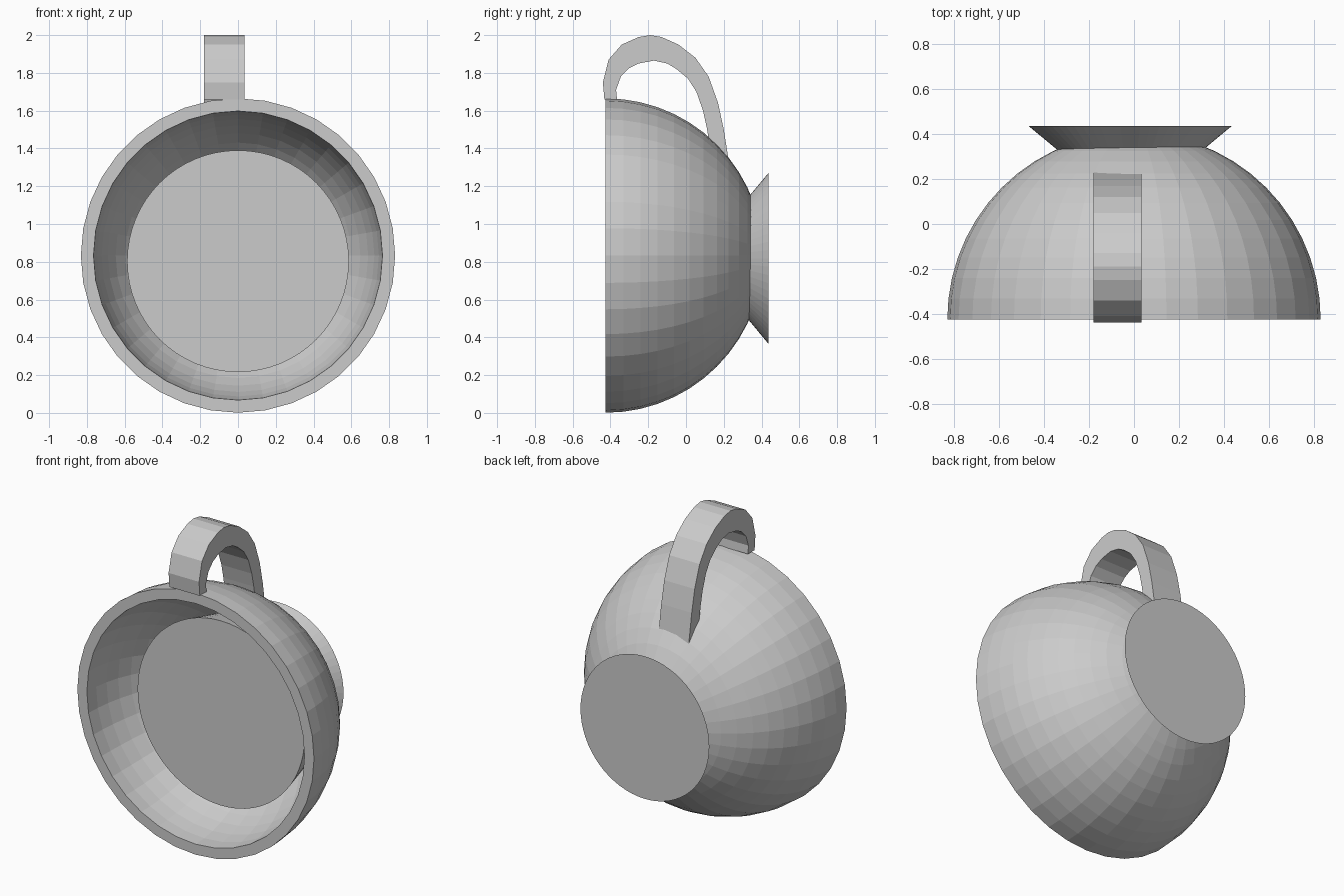
import bpy, bmesh, math

if "Cube" in bpy.data.objects:
    bpy.data.objects.remove(bpy.data.objects["Cube"])


def finish(name, bm):
    bmesh.ops.remove_doubles(bm, verts=bm.verts, dist=1e-5)
    bmesh.ops.recalc_face_normals(bm, faces=bm.faces)
    mesh = bpy.data.meshes.new(name)
    bm.to_mesh(mesh)
    bm.free()
    obj = bpy.data.objects.new(name, mesh)
    bpy.context.collection.objects.link(obj)
    return obj


def lathe(name, profile, cx, cz, sides, loop=False):
    """Spin (y, radius) points round an axis parallel to y."""
    bm = bmesh.new()
    rings = []
    for y, r in profile:
        rings.append([bm.verts.new((cx + r * math.sin(math.tau * i / sides), y,
                                    cz + r * math.cos(math.tau * i / sides)))
                      for i in range(sides)])
    pairs = list(zip(rings, rings[1:]))
    if loop:
        pairs.append((rings[-1], rings[0]))
    else:
        bm.faces.new(rings[0])
        bm.faces.new(rings[-1])
    for a, b in pairs:
        for i in range(sides):
            j = (i + 1) % sides
            bm.faces.new((a[i], a[j], b[j], b[i]))
    return finish(name, bm)


# Bowl: thick half sphere lying on its side, open to the front
RIM_Y, R_OUT, R_IN, STEPS = -0.425, 0.832, 0.765, 14


def arc(radius):
    angles = [k * math.pi / 2 / STEPS for k in range(STEPS)]
    return [(RIM_Y + radius * math.sin(a), radius * math.cos(a)) for a in angles] + \
           [(RIM_Y + radius, 0.002)]


lathe("bowl", arc(R_OUT) + arc(R_IN)[::-1], 0, 0.833, 36, loop=True)

# Contents: flat-fronted plug set inside the bowl
lathe("drink", [(-0.17, 0.587), (0.09, 0.525)], 0, 0.803, 64)

# Foot: flared disc at the back
lathe("foot", [(0.30, 0.288), (0.437, 0.453)], -0.017, 0.818, 64)

# Handle: flat strap arching over the top, as (y, z) outer and inner edges
outer = [(-0.432, 1.658), (-0.44, 1.75), (-0.41, 1.87), (-0.34, 1.95), (-0.25, 1.99),
         (-0.19, 2.0), (-0.13, 1.99), (-0.04, 1.95), (0.05, 1.88), (0.12, 1.78),
         (0.17, 1.64), (0.2, 1.5), (0.23, 1.31)]
inner = [(-0.365, 1.658), (-0.37, 1.71), (-0.345, 1.78), (-0.30, 1.825), (-0.25, 1.85),
         (-0.17, 1.865), (-0.10, 1.85), (-0.05, 1.82), (0.01, 1.77), (0.055, 1.70),
         (0.09, 1.60), (0.11, 1.51), (0.13, 1.39)]
bm = bmesh.new()
sections = [[bm.verts.new((x, y, z)) for x, (y, z) in
             ((-0.18, o), (0.034, o), (0.034, n), (-0.18, n))]
            for o, n in zip(outer, inner)]
for a, b in zip(sections, sections[1:]):
    for i in range(4):
        j = (i + 1) % 4
        bm.faces.new((a[i], a[j], b[j], b[i]))
bm.faces.new(sections[0])
bm.faces.new(sections[-1])
finish("handle", bm)
